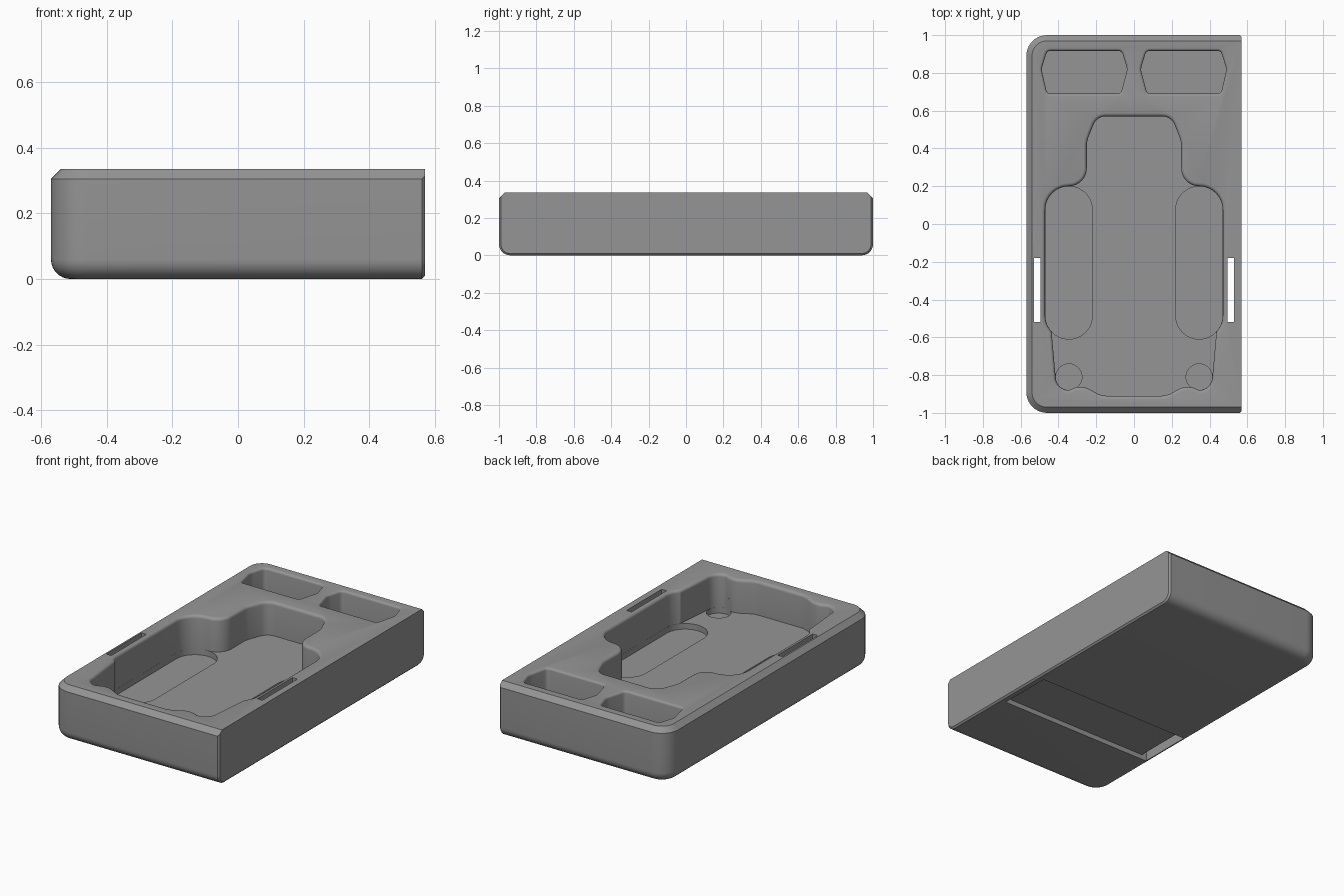
import bpy, bmesh, math
from mathutils import Vector

if "Cube" in bpy.data.objects:
    bpy.data.objects.remove(bpy.data.objects["Cube"])

TOP, FLOOR, DEEP = 0.335, 0.13, 0.095

grey = bpy.data.materials.new("tray grey")
grey.diffuse_color = (0.3, 0.3, 0.3, 1)
grey.use_nodes = True
grey.node_tree.nodes["Principled BSDF"].inputs["Base Color"].default_value = grey.diffuse_color


def arc(cx, cy, r, a0, a1, n=10):
    return [(cx + r * math.cos(math.radians(a0 + (a1 - a0) * i / n)),
             cy + r * math.sin(math.radians(a0 + (a1 - a0) * i / n))) for i in range(n + 1)]


def rounded(points, r, n=5):
    """Polygon with every corner replaced by a small curve."""
    out = []
    for i, p in enumerate(points):
        p = Vector(p)
        a, b = Vector(points[i - 1]) - p, Vector(points[(i + 1) % len(points)]) - p
        a, b = p + a.normalized() * r, p + b.normalized() * r
        for k in range(n + 1):
            t = k / n
            q = a * (1 - t) ** 2 + p * 2 * t * (1 - t) + b * t * t
            out.append((q.x, q.y))
    return out


def clean(points):
    out = []
    for p in points:
        if not out or math.dist(p, out[-1]) > 0.002:
            out.append(p)
    if math.dist(out[0], out[-1]) < 0.002:
        out.pop()
    area = sum(out[i - 1][0] * p[1] - p[0] * out[i - 1][1] for i, p in enumerate(out))
    return out if area > 0 else out[::-1]


def grow(points, d):
    """Offset a counter-clockwise outline outwards."""
    out = []
    for i, p in enumerate(points):
        p = Vector(p)
        e1 = (p - Vector(points[i - 1])).normalized()
        e2 = (Vector(points[(i + 1) % len(points)]) - p).normalized()
        n = Vector((e1.y + e2.y, -e1.x - e2.x)).normalized()
        out.append((p.x + n.x * d, p.y + n.y * d))
    return out


def loft(rings):
    """Closed solid through a stack of (outline, z) rings."""
    bm = bmesh.new()
    loops = [[bm.verts.new((x, y, z)) for x, y in pts] for pts, z in rings]
    for lo, hi in zip(loops, loops[1:]):
        for i in range(len(lo)):
            bm.faces.new((lo[i - 1], lo[i], hi[i], hi[i - 1]))
    bm.faces.new(loops[0][::-1])
    bm.faces.new(loops[-1])
    bmesh.ops.recalc_face_normals(bm, faces=bm.faces)
    return bm


def make(name, bm):
    me = bpy.data.meshes.new(name)
    bm.to_mesh(me)
    bm.free()
    me.materials.append(grey)
    ob = bpy.data.objects.new(name, me)
    bpy.context.collection.objects.link(ob)
    return ob


# Tray block: rounded on three sides, sliced flat on the right
def block_outline(inset):
    r = 0.11 - inset
    return ([(0.8, 1 - inset)] + arc(-0.46, 0.89, r, 90, 180)
            + arc(-0.46, -0.89, r, 180, 270) + [(0.8, -1 + inset)])


rings = [(block_outline(0.06 * (1 - math.sin(a))), 0.06 * (1 - math.cos(a)))
         for a in [math.pi / 2 * i / 8 for i in range(9)]]
rings += [(block_outline(0), TOP - 0.03), (block_outline(0.03), TOP)]
bm = loft(rings)
bmesh.ops.bisect_plane(bm, geom=bm.verts[:] + bm.edges[:] + bm.faces[:],
                       plane_co=(0.57, 0, 0), plane_no=(1, 0, 0), clear_outer=True)
rim = [e for e in bm.edges if e.is_boundary]
bmesh.ops.contextual_create(bm, geom=rim)
bmesh.ops.recalc_face_normals(bm, faces=bm.faces)
# thin chamfer along the sliced face, except at its top
rim = [e for e in bm.edges if all(abs(v.co.x - 0.57) < 1e-4 for v in e.verts)
       and min(v.co.z for v in e.verts) < TOP - 0.04]
bmesh.ops.bevel(bm, geom=rim, offset=0.01, segments=1, affect='EDGES')
tray = make("tray", bm)


def cut(bm):
    cutter = make("cutter", bm)
    cutter.hide_render = True
    mod = tray.modifiers.new("cut", 'BOOLEAN')
    mod.operation, mod.solver, mod.object = 'DIFFERENCE', 'EXACT', cutter
    bpy.context.view_layer.objects.active = tray
    bpy.ops.object.modifier_apply(modifier=mod.name)
    bpy.data.objects.remove(cutter)


def pocket(points, floor, lip=0.018):
    """Recess from the top face with a softened rim."""
    pts = clean(points)
    rings = [(pts, floor)]
    for i in range(5):
        a = math.pi / 2 * i / 4
        rings.append((grow(pts, lip * (1 - math.cos(a))), TOP - lip + lip * math.sin(a)))
    rings.append((rings[-1][0], TOP + 0.1))
    cut(loft(rings))


def box(x0, x1, y0, y1, z0, z1):
    cut(loft([([(x0, y0), (x1, y0), (x1, y1), (x0, y1)], z) for z in (z0, z1)]))


# Main shaped pocket, right half mirrored to the left
half = [(0.0, 0.57)] + arc(0.15, 0.50, 0.07, 90, 25, 6)
half += [(0.243, 0.455), (0.25, 0.425)]
half += arc(0.345, 0.295, 0.095, 180, 270)
half += arc(0.345, 0.075, 0.125, 90, 0)
half += arc(0.345, -0.485, 0.125, 0, -43, 6)
half += arc(0.345, -0.81, 0.07, 0, -90, 8)
half += [(0.31, -0.865), (0.28, -0.862), (0.25, -0.868), (0.22, -0.883),
         (0.19, -0.9), (0.165, -0.908), (0.14, -0.91), (0.0, -0.91)]
pocket(half + [(-x, y) for x, y in half[::-1]], FLOOR)

for s in (-1, 1):
    # Long oval and small round wells in the pocket floor
    oval = arc(0.345, 0.075, 0.1245, 0, 180, 20) + arc(0.345, -0.485, 0.1245, 180, 360, 20)
    well = arc(0.345, -0.81, 0.0695, 0, 360, 28)
    for pts in (oval, well):
        pts = clean([(s * x, y) for x, y in pts])
        cut(loft([(pts, DEEP), (pts, 0.2)]))
    # Six-sided pockets at the back
    hexagon = [(0.035, 0.82), (0.07, 0.69), (0.46, 0.69), (0.49, 0.82), (0.46, 0.917), (0.065, 0.917)]
    pocket(rounded([(s * x, y) for x, y in hexagon], 0.02), FLOOR, 0.014)
    # Strap slots through the sides
    x0, x1 = sorted((s * 0.496, s * 0.53))
    box(x0, x1, -0.52, -0.18, -0.1, 0.5)

# Strap channel underneath, joining the slots
box(-0.53, 0.53, -0.52, -0.18, -0.1, 0.03)

tray.select_set(True)
bpy.context.view_layer.objects.active = tray
bpy.ops.object.shade_smooth_by_angle(angle=math.radians(30))
